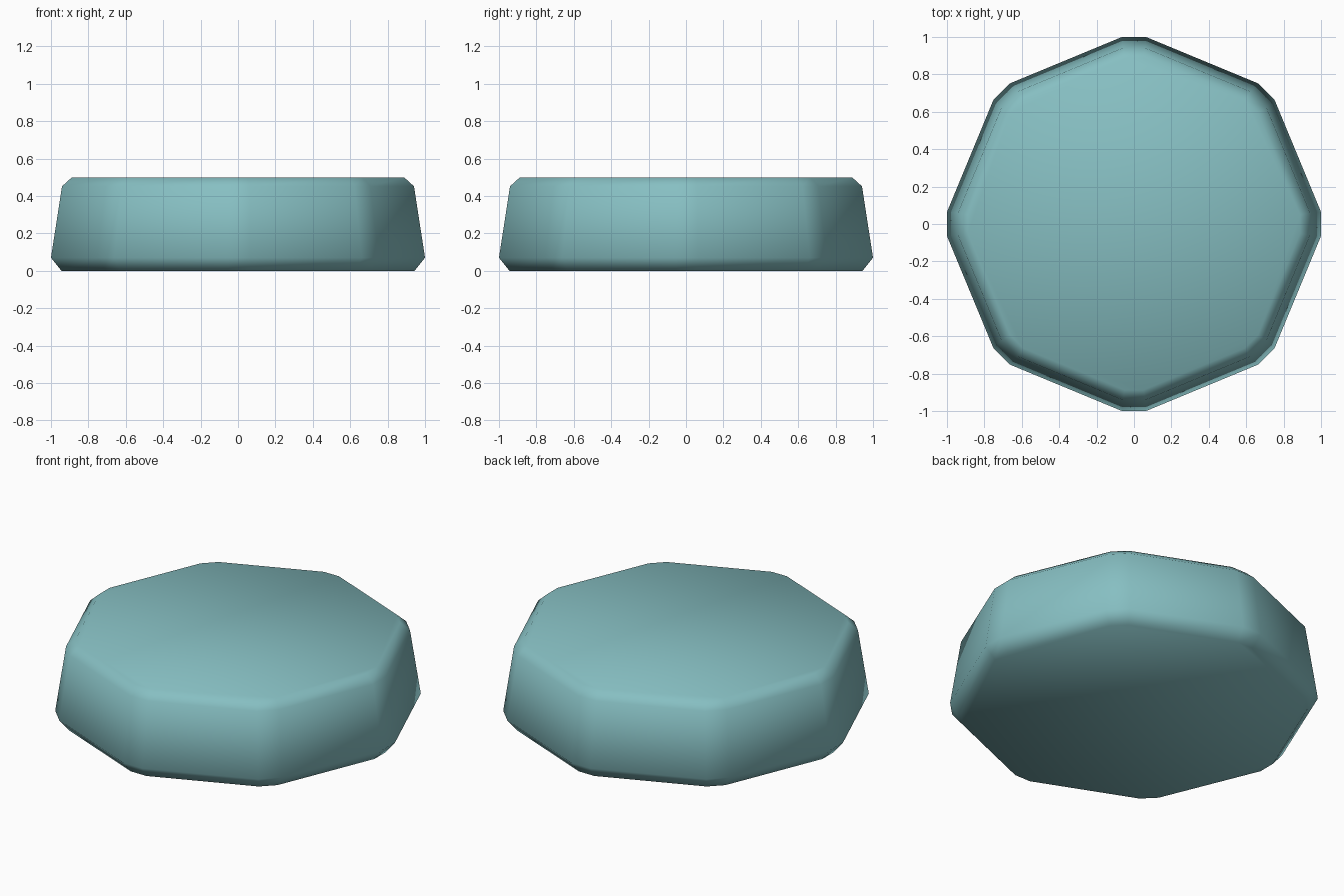
import bpy, bmesh
from math import atan2, hypot, pi, cos, sin

if "Cube" in bpy.data.objects:
    bpy.data.objects.remove(bpy.data.objects["Cube"])

# Rings: height, distance to the chamfered corner, half width of the chamfer
RINGS = [(0.0, 0.944, 0.052), (0.07, 1.0, 0.064),
         (0.452, 0.941, 0.06), (0.5, 0.888, 0.05)]

bm = bmesh.new()
loops = []
for z, x, h in RINGS:
    ring = []
    for i in range(8):
        for s in (-1, 1):
            a = i * pi / 4 + atan2(s * h, x)
            r = hypot(x, h)
            ring.append(bm.verts.new((r * cos(a), r * sin(a), z)))
    loops.append(ring)

# Leaning sides and bevelled rims
for low, high in zip(loops, loops[1:]):
    for i in range(16):
        j = (i + 1) % 16
        bm.faces.new((low[i], low[j], high[j], high[i]))

# Flat caps
bm.faces.new(loops[0][::-1])
bm.faces.new(loops[-1])
for f in bm.faces:
    f.smooth = True

mesh = bpy.data.meshes.new("octagonal_block")
bm.to_mesh(mesh)
bm.free()
block = bpy.data.objects.new("octagonal_block", mesh)
bpy.context.collection.objects.link(block)

# Teal surface
mat = bpy.data.materials.new("teal")
mat.diffuse_color = (0.24, 0.52, 0.54, 1)
mat.use_nodes = True
mat.node_tree.nodes["Principled BSDF"].inputs["Base Color"].default_value = mat.diffuse_color
mesh.materials.append(mat)
